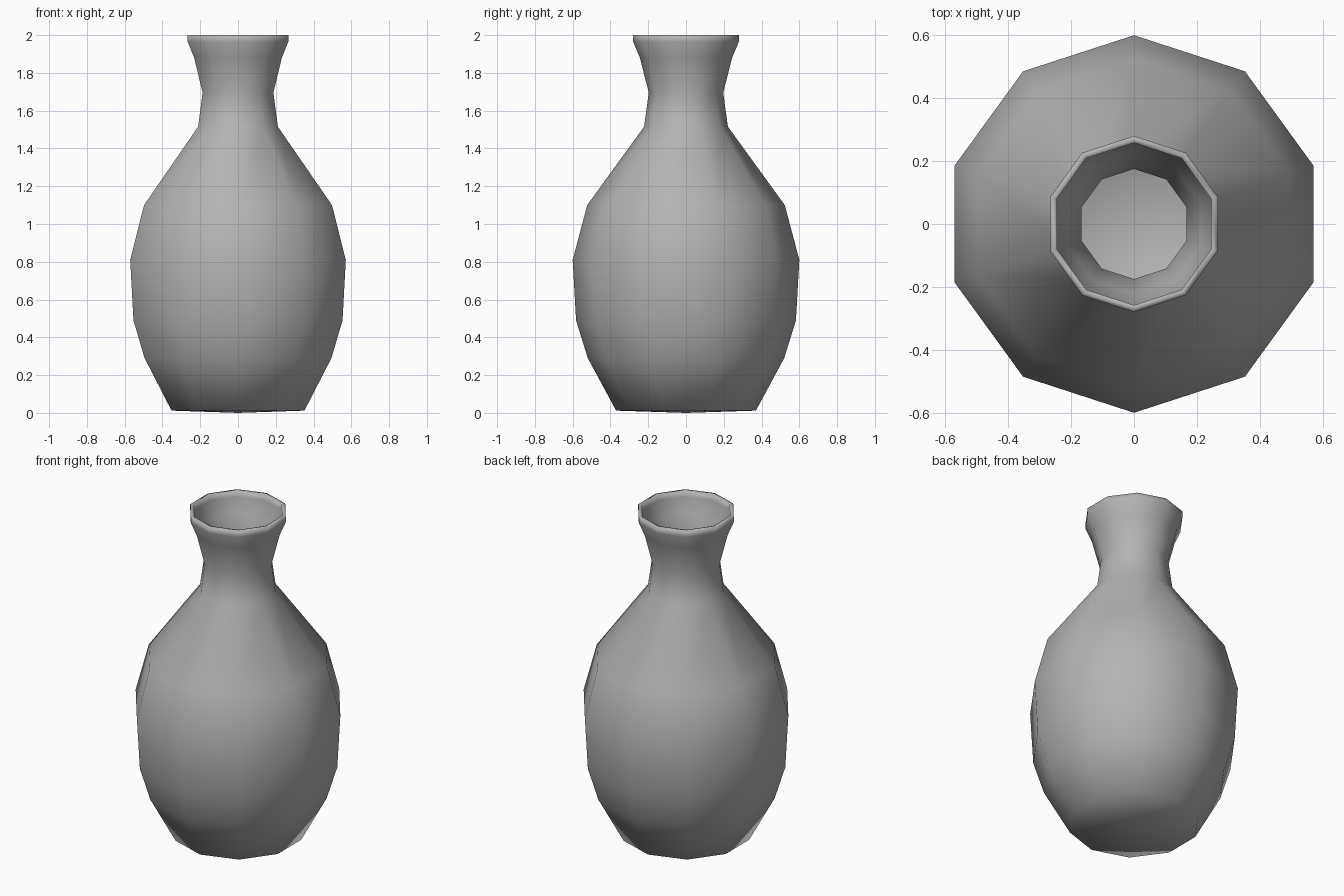
import bpy
import bmesh
from math import cos, sin, pi

SIDES = 10
WALL = 0.022

cube = bpy.data.objects.get("Cube")
if cube:
    bpy.data.objects.remove(cube, do_unlink=True)

# Plain grey clay
clay = bpy.data.materials.new("grey_clay")
clay.use_nodes = True
colour = (0.45, 0.45, 0.45, 1)
clay.diffuse_color = colour
clay.node_tree.nodes["Principled BSDF"].inputs["Base Color"].default_value = colour

# Outer profile as (radius, height), from foot to lip
outer = [(0.37, 0.012), (0.52, 0.29), (0.582, 0.49), (0.6, 0.81), (0.523, 1.1),
         (0.222, 1.515), (0.197, 1.695), (0.244, 1.88), (0.28, 1.965), (0.28, 2.0)]
# Inner wall follows the outer one back down to the inside floor
inner = [(r - WALL, z) for r, z in reversed(outer[1:])]
inner.append((outer[0][0] - WALL, outer[0][1] + WALL))


def ring(bm, r, z):
    # One corner points to the front and one to the back
    angles = [pi / 2 + 2 * pi * i / SIDES for i in range(SIDES)]
    return [bm.verts.new((r * cos(a), r * sin(a), z)) for a in angles]


def cap(bm, loop, z):
    centre = bm.verts.new((0, 0, z))
    for i in range(SIDES):
        bm.faces.new((centre, loop[i], loop[(i + 1) % SIDES]))


# Vase body: rings joined from foot, over the lip, to the inside floor
bm = bmesh.new()
rings = [ring(bm, r, z) for r, z in outer + inner]
for low, high in zip(rings, rings[1:]):
    for i in range(SIDES):
        j = (i + 1) % SIDES
        bm.faces.new((low[i], low[j], high[j], high[i]))
cap(bm, rings[0], 0)
cap(bm, rings[-1], WALL)
bmesh.ops.recalc_face_normals(bm, faces=bm.faces)
for face in bm.faces:
    face.smooth = True

mesh = bpy.data.meshes.new("vase")
bm.to_mesh(mesh)
bm.free()
mesh.materials.append(clay)
vase = bpy.data.objects.new("vase", mesh)
bpy.context.collection.objects.link(vase)
